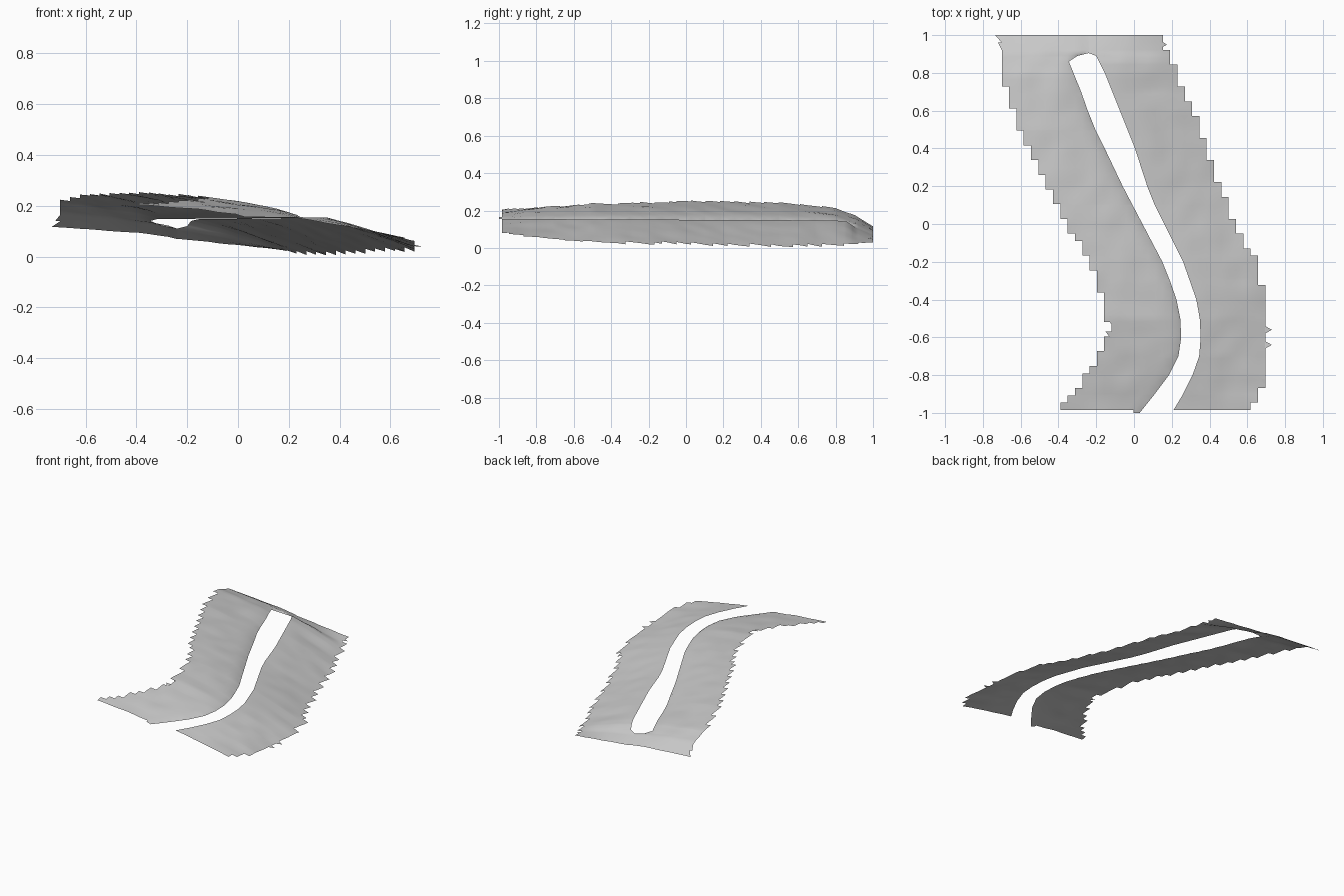
import bpy, bmesh
from mathutils import Vector, noise

if "Cube" in bpy.data.objects:
    bpy.data.objects.remove(bpy.data.objects["Cube"])

# Plan lines as (y, value) pairs, from front to back
OUTER_LEFT = [(-.985, -.42), (-.87, -.30), (-.75, -.21), (-.65, -.155), (-.55, -.13), (-.39, -.16),
              (-.2, -.24), (0, -.355), (.2, -.45), (.4, -.56), (.6, -.645), (.75, -.685), (1, -.70)]
OUTER_RIGHT = [(-.985, .63), (-.86, .67), (-.82, .695), (-.35, .69), (-.19, .64), (0, .54),
               (.25, .43), (.4, .385), (.6, .315), (.8, .225), (1, .14)]
BANK_LEFT = [(-1, .03), (-.9, .11), (-.8, .185), (-.7, .235), (-.6, .25), (-.5, .245), (-.4, .225),
             (-.3, .19), (-.2, .15), (0, .045), (.2, -.06), (.4, -.155), (.5, -.205), (.6, -.245),
             (.7, -.28), (.86, -.345), (.89, -.30), (.905, -.24), (1, -.245)]
BANK_RIGHT = [(-1, .2), (-.9, .26), (-.8, .31), (-.7, .345), (-.6, .353), (-.5, .348), (-.4, .33),
              (-.2, .26), (0, .16), (.1, .11), (.2, .07), (.4, .005), (.6, -.075), (.8, -.155),
              (.89, -.20), (.905, -.24), (1, -.245)]
# Heights along the valley
BANK_Z = [(-1, .155), (.8, .147), (.86, .14), (.905, .11), (1, .07)]
HIGH_Z = [(-1, .205), (-.8, .215), (-.5, .235), (0, .25), (.4, .245), (.6, .235), (.8, .21),
          (.9, .175), (1, .115)]
LOW_Z = [(-1, .08), (-.8, .06), (-.6, .04), (-.3, .025), (0, .023), (.3, .015), (.7, .01), (1, .03)]


def at(line, y):
    """Linear lookup along a (y, value) line."""
    if y <= line[0][0]:
        return line[0][1]
    for (y0, v0), (y1, v1) in zip(line, line[1:]):
        if y <= y1:
            return v0 + (v1 - v0) * (y - y0) / (y1 - y0)
    return line[-1][1]


def height(x, y):
    left, right, z = at(BANK_LEFT, y), at(BANK_RIGHT, y), at(BANK_Z, y)
    if x <= left + 1e-5:
        f = max(0, left - x) / (left - at(OUTER_LEFT, y))
        z += (at(HIGH_Z, y) - z) * min(f, 1.05) ** .65
    else:
        f = max(0, x - right) / (at(OUTER_RIGHT, y) - right)
        z += (at(LOW_Z, y) - z) * min(f, 1.05) ** 1.1
    bump = noise.noise(Vector((x * 9, y * 9, 0))) * .006
    return max(0, z + bump * min(1, f * 4))


def clip(poly, side, line):
    """Keep the part of a polygon on one side of a bank line."""
    out = []
    for a, b in zip(poly, poly[1:] + poly[:1]):
        da = side * (a[0] - at(line, a[1]))
        db = side * (b[0] - at(line, b[1]))
        if da >= 0:
            out.append(a)
        if da * db < 0:
            t = da / (da - db)
            if a[1] == b[1]:
                out.append((at(line, a[1]), a[1]))
            else:  # straight bank inside each row
                out.append((a[0], a[1] + (b[1] - a[1]) * t))
    return out


bm = bmesh.new()


def add_face(poly):
    pts = []
    for p in poly:
        if not pts or (Vector(p) - Vector(pts[-1])).length > 1e-4:
            pts.append(p)
    if len(pts) > 2 and (Vector(pts[0]) - Vector(pts[-1])).length < 1e-4:
        pts.pop()
    if len(pts) > 2:
        bm.faces.new([bm.verts.new((x, y, height(x, y))) for x, y in pts])


# Gridded slopes with stepped outer edges, cut along the channel
STEP = .03875
ROW = 1.985 / 51
breaks = {round(y, 5) for line in (BANK_LEFT, BANK_RIGHT) for y, v in line}
rows = sorted({round(-.985 + ROW * i, 5) for i in range(52)} | breaks)
for y0, y1 in zip(rows, rows[1:]):
    # cells of one grid row share the same outer step
    mid = -.985 + ROW * (int(((y0 + y1) / 2 + .985) / ROW) + .5)
    lo, hi = at(OUTER_LEFT, mid), at(OUTER_RIGHT, mid)
    if y1 < -.98:  # tip of the near bank
        lo, hi = 0, .1
    for k in range(-1, 38):
        x0 = -.70 + STEP * k
        x1 = x0 + STEP
        if not lo <= (x0 + x1) / 2 <= hi:
            continue
        cell = [(x0, y0), (x1, y0), (x1, y1), (x0, y1)]
        add_face(clip(cell, -1, BANK_LEFT))
        add_face(clip(cell, 1, BANK_RIGHT))

# Small ragged teeth on the outer edges
for x, y, w in ((-.70, .98, -.035), (-.70, .94, -.02), (-.12, -.51, -.03), (-.12, -.59, -.03),
                (.694, -.56, .036), (.694, -.64, .036), (.694, -.84, -.02), (.14, .95, .035)):
    add_face([(x, y - .02), (x + w, y + .02 if w < 0 else y), (x, y + .02)])

bmesh.ops.remove_doubles(bm, verts=bm.verts, dist=.0004)
for f in bm.faces:
    f.normal_update()
    if f.normal.z < 0:
        f.normal_flip()
    f.smooth = True

mesh = bpy.data.meshes.new("valley_terrain")
bm.to_mesh(mesh)
bm.free()
terrain = bpy.data.objects.new("valley_terrain", mesh)
bpy.context.collection.objects.link(terrain)

# Plain stone colour
stone = bpy.data.materials.new("stone_grey")
stone.diffuse_color = (.6, .6, .6, 1)
stone.use_nodes = True
stone.node_tree.nodes["Principled BSDF"].inputs["Base Color"].default_value = stone.diffuse_color
mesh.materials.append(stone)
